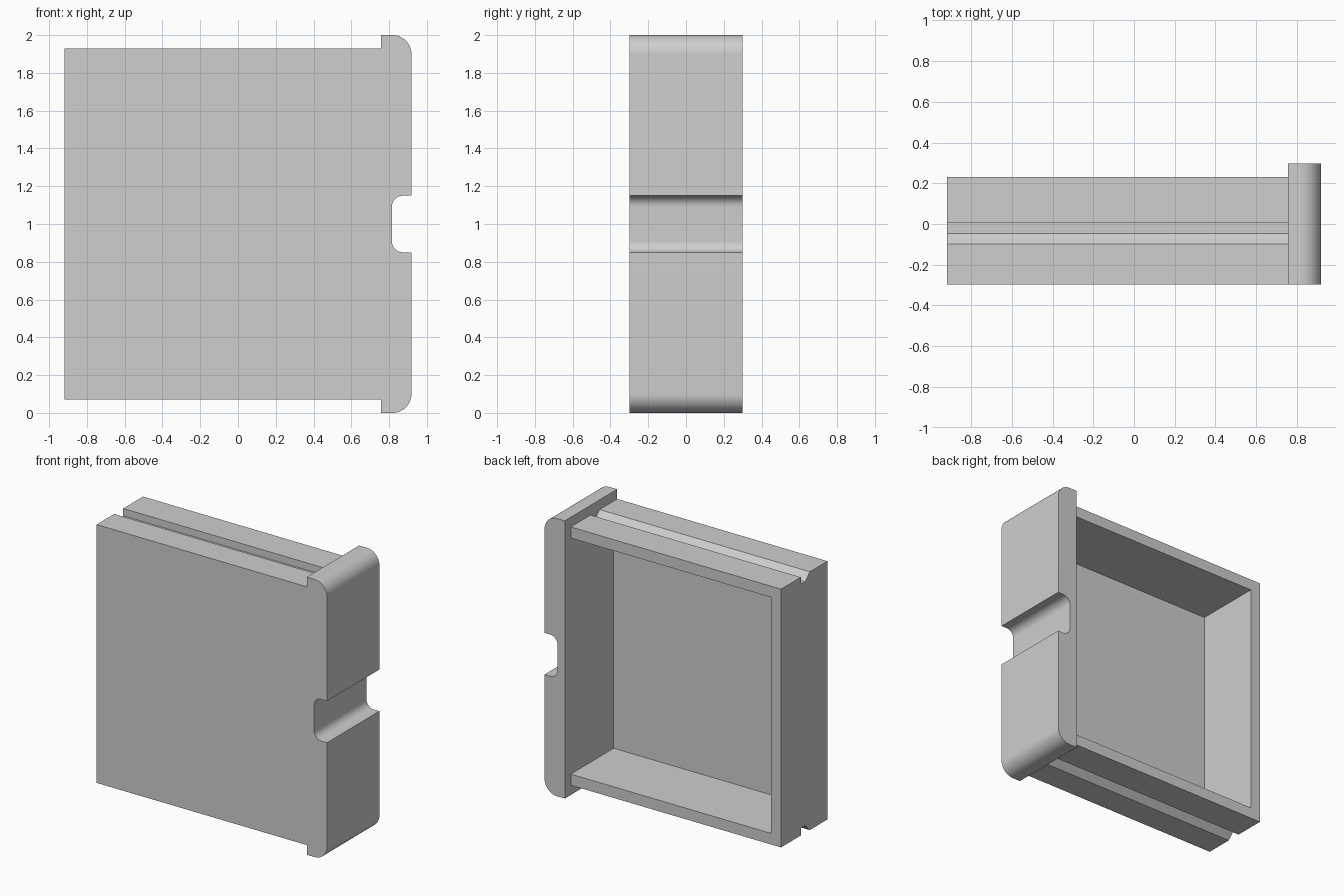
import bpy, bmesh
from math import cos, sin, radians
from mathutils import Vector

cube = bpy.data.objects.get("Cube")
if cube:
    bpy.data.objects.remove(cube, do_unlink=True)

grey = bpy.data.materials.new("light_grey")
grey.use_nodes = True
colour = (0.62, 0.62, 0.62, 1)
grey.diffuse_color = colour
grey.node_tree.nodes["Principled BSDF"].inputs["Base Color"].default_value = colour

X_END, X_JOIN, X_FACE = -0.918, 0.757, 0.918
Y_FRONT, Y_RIM, Y_BACK = -0.298, 0.23, 0.298
Z_LOW, WALL, FLOOR = 0.07, 0.08, 0.04


def extrude(name, points, offset):
    """Extrude a closed 3D outline along an offset into a solid object."""
    bm = bmesh.new()
    face = bm.faces.new([bm.verts.new(p) for p in points])
    result = bmesh.ops.extrude_face_region(bm, geom=[face], use_keep_orig=True)
    moved = [v for v in result["geom"] if isinstance(v, bmesh.types.BMVert)]
    bmesh.ops.translate(bm, verts=moved, vec=Vector(offset))
    bmesh.ops.recalc_face_normals(bm, faces=bm.faces)
    mesh = bpy.data.meshes.new(name)
    bm.to_mesh(mesh)
    bm.free()
    mesh.materials.append(grey)
    obj = bpy.data.objects.new(name, mesh)
    bpy.context.collection.objects.link(obj)
    return obj


def arc(cx, cz, r, start, end, steps=12):
    angles = [radians(start + (end - start) * i / steps) for i in range(steps + 1)]
    return [(cx + r * cos(a), cz + r * sin(a)) for a in angles]


def activate(obj):
    bpy.ops.object.select_all(action="DESELECT")
    obj.select_set(True)
    bpy.context.view_layer.objects.active = obj


# Tray body: cross-section with a bevelled runner groove, mirrored top to bottom
groove = 0.052
lower = [(Y_FRONT, Z_LOW), (-0.098, Z_LOW), (-0.046, Z_LOW + groove),
         (0.005, Z_LOW + groove), (0.005, Z_LOW), (Y_RIM, Z_LOW)]
section = lower + [(y, 2 - z) for y, z in reversed(lower)]
tray = extrude("drawer_tray", [(X_END, y, z) for y, z in section],
               (X_JOIN - X_END, 0, 0))

# Hollow the tray, open at the back and against the face plate
z0, z1 = Z_LOW + WALL, 2 - Z_LOW - WALL
x0, x1 = X_END + WALL, X_JOIN + 0.1
y0 = Y_FRONT + FLOOR
cutter = extrude("cavity_cutter", [(x0, y0, z0), (x1, y0, z0), (x1, y0, z1), (x0, y0, z1)],
                 (0, 0.7, 0))
cutter.hide_render = True
activate(tray)
hollow = tray.modifiers.new("hollow", "BOOLEAN")
hollow.operation = "DIFFERENCE"
hollow.solver = "EXACT"
hollow.object = cutter
bpy.ops.object.modifier_apply(modifier=hollow.name)
bpy.data.objects.remove(cutter, do_unlink=True)

# Face plate: rounded outer corners and a rounded finger notch, mirrored
corner, fillet, x_notch, z_notch = 0.1, 0.058, 0.815, 0.85
half = [(X_JOIN, 0)]
half += arc(X_FACE - corner, corner, corner, -90, 0)
half += [(X_FACE, z_notch)]
half += arc(x_notch + fillet, z_notch + fillet, fillet, 270, 180)
outline = half + [(x, 2 - z) for x, z in reversed(half)]
plate = extrude("face_plate", [(x, Y_FRONT, z) for x, z in outline],
                (0, Y_BACK - Y_FRONT, 0))
activate(plate)
bpy.ops.object.shade_smooth_by_angle(angle=radians(30))
